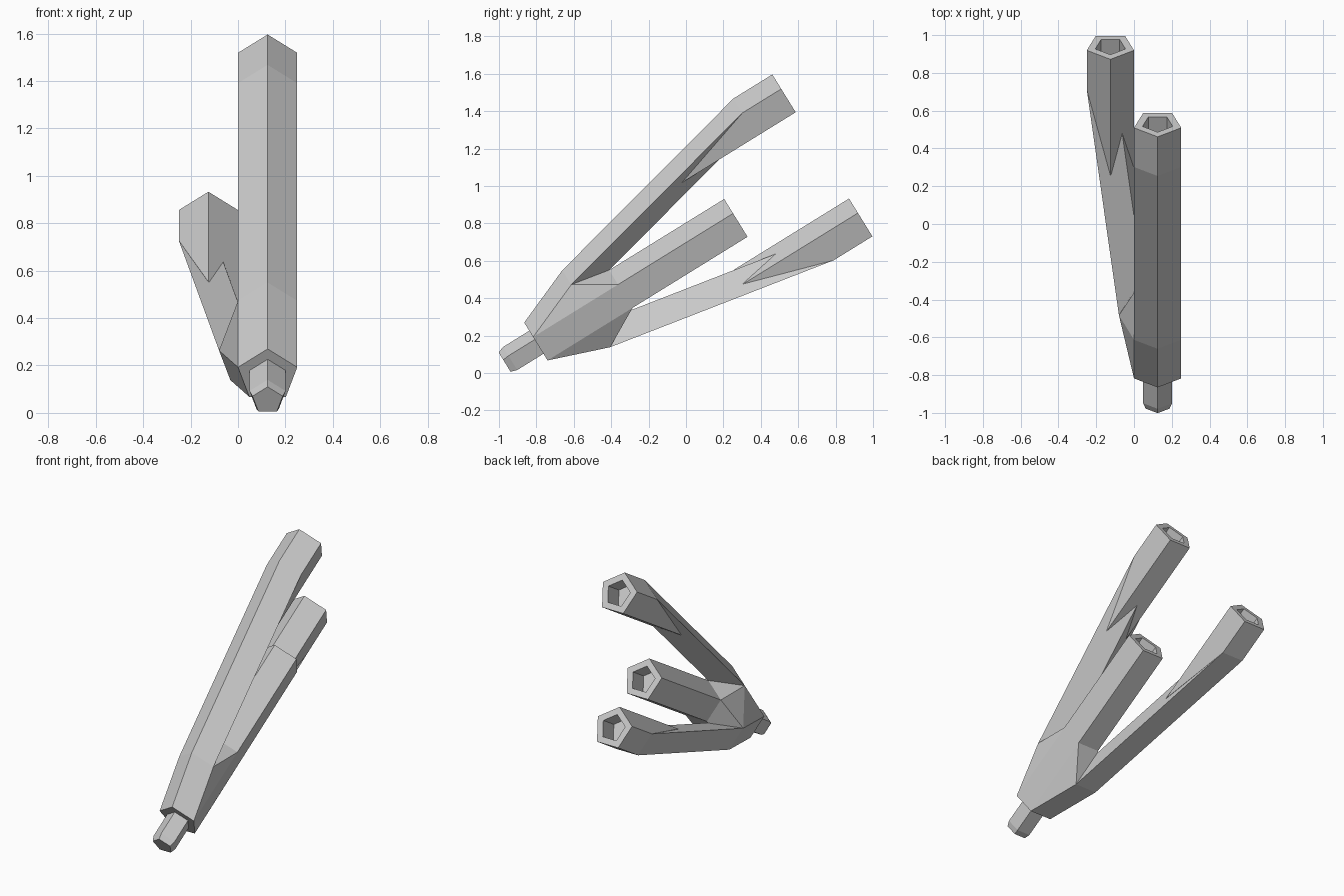
import bpy
import bmesh
from math import sin, cos, radians
from mathutils import Vector

cube = bpy.data.objects.get("Cube")
if cube:
    bpy.data.objects.remove(cube, do_unlink=True)

TILT = radians(31.72)
AXIS = Vector((0, cos(TILT), sin(TILT)))    # along the sticks
RISE = Vector((0, -sin(TILT), cos(TILT)))   # across the sticks, upward
R = 0.1314                                  # stick radius
HOLE, DEPTH = 0.084, 0.13                   # socket radius and depth

grey = bpy.data.materials.new("light grey")
grey.use_nodes = True
grey.diffuse_color = (0.6, 0.6, 0.6, 1)
grey.node_tree.nodes["Principled BSDF"].inputs["Base Color"].default_value = (0.6, 0.6, 0.6, 1)


def at(center, offset=(0, 0)):
    """Point from (x, along, up) plus an offset in the cross-section."""
    x, along, up = center
    return Vector((x + offset[0], 0, 0)) + AXIS * along + RISE * (up + offset[1])


def pentagon(radius):
    """Top, left, lower left, lower right, right."""
    return [(-radius * sin(radians(72 * i)), radius * cos(radians(72 * i))) for i in range(5)]


def section(center, shape):
    return [at(center, p) for p in shape]


def moved(center, along):
    return (center[0], along, center[2])


def finish(name, bm):
    bmesh.ops.recalc_face_normals(bm, faces=bm.faces)
    mesh = bpy.data.meshes.new(name)
    bm.to_mesh(mesh)
    bm.free()
    mesh.materials.append(grey)
    obj = bpy.data.objects.new(name, mesh)
    bpy.context.collection.objects.link(obj)
    return obj


def loft(name, sections):
    """Skin a chain of matching rings and cap both ends."""
    bm = bmesh.new()
    rings = [[bm.verts.new(p) for p in s] for s in sections]
    for a, b in zip(rings, rings[1:]):
        n = len(a)
        for i in range(n):
            j = (i + 1) % n
            bm.faces.new((a[i], a[j], b[j], b[i]))
    bm.faces.new(rings[0])
    bm.faces.new(rings[-1])
    return finish(name, bm)


def hull(name, points):
    bm = bmesh.new()
    for p in points:
        bm.verts.new(p)
    out = bmesh.ops.convex_hull(bm, input=bm.verts)
    inside = {v for v in out["geom_interior"] if isinstance(v, bmesh.types.BMVert)}
    bmesh.ops.delete(bm, geom=list(inside), context="VERTS")
    bmesh.ops.dissolve_limit(bm, angle_limit=radians(0.5), verts=bm.verts, edges=bm.edges)
    return finish(name, bm)


def socket_stick(name, center, start):
    """Five-sided stick with a socket in its far end."""
    outer, inner = pentagon(R), pentagon(HOLE)
    loft(name, [section(moved(center, start), outer), section(center, outer),
                section(center, inner), section(moved(center, center[1] - DEPTH), inner)])


FULL = pentagon(R)
TOP, LEFT, LOW_LEFT, LOW_RIGHT, RIGHT = FULL
BEND = 0.988

# Key centres: x, distance along the sticks, height across them
collar = (0.125, -0.594, 0.553)
middle_start = (0.125, -0.06, 0.553)
middle_end = (0.125, 0.663, 0.553)
upper_mid, upper_end = (0.125, -0.273, 0.684), (0.125, 1.232, 0.984)
lower_mid, lower_end = (0.045, -0.272, 0.437), (-0.125, 1.232, 0.204)
upper_bend, lower_bend = moved(upper_end, BEND), moved(lower_end, BEND)

# Flared trunk where the three branches part
hull("trunk", [p for c in (collar, middle_start, upper_mid, lower_mid) for p in section(c, FULL)])

# Connecting peg with a chamfered tip
loft("peg", [section(moved(collar, collar[1] - d), pentagon(r))
             for d, r in ((-0.03, 0.08), (0.165, 0.08), (0.2, 0.067))])

# Three stick ends
socket_stick("middle_stick", middle_end, middle_start[1])
socket_stick("upper_stick", upper_end, BEND)
socket_stick("lower_stick", lower_end, BEND)

# Slanted beams, thinned along the pentagon's diagonals
upper_shape = [TOP, LEFT, (0, -0.382 * R), RIGHT]
lower_shape = [LEFT, LOW_LEFT, LOW_RIGHT, (0.0295, LEFT[1])]
loft("upper_beam", [section(upper_mid, upper_shape), section(upper_bend, upper_shape)])
loft("lower_beam", [section(lower_mid, lower_shape), section(lower_bend, lower_shape)])

# Wedges where the stick faces run on into the beams
hull("upper_wedge", section(upper_bend, FULL)
     + section(moved(upper_end, 0.516), [LOW_LEFT, LOW_RIGHT]))
hull("lower_wedge", section(lower_bend, FULL)
     + section(moved(lower_end, 0.51), [TOP, RIGHT]))
